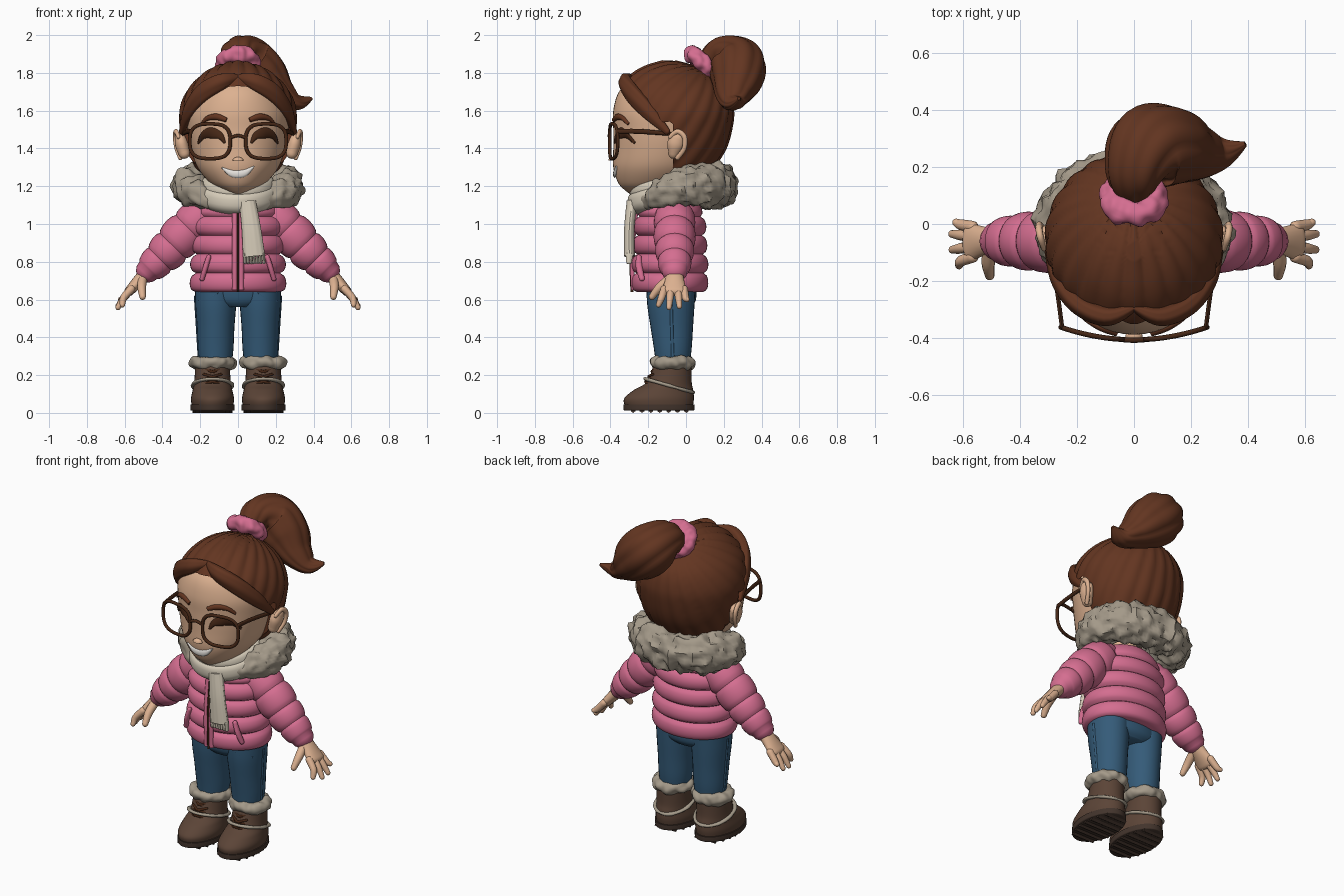
import bpy, bmesh, math
from mathutils import Vector, noise
from mathutils.bvhtree import BVHTree

if "Cube" in bpy.data.objects:
    bpy.data.objects.remove(bpy.data.objects["Cube"])


def material(name, r, g, b):
    m = bpy.data.materials.new(name)
    m.use_nodes = True
    m.diffuse_color = (r, g, b, 1)
    m.node_tree.nodes["Principled BSDF"].inputs["Base Color"].default_value = (r, g, b, 1)
    return m


SKIN = material("skin", .72, .44, .28)
HAIR = material("brown hair", .125, .036, .015)
PINK = material("pink", .66, .155, .28)
DENIM = material("denim blue", .035, .105, .19)
FUR = material("grey fur", .37, .32, .25)
WOOL = material("cream wool", .68, .61, .49)
BOOT = material("boot leather", .105, .058, .038)
SOLE = material("dark sole", .055, .034, .025)
DARK = material("dark brown", .06, .02, .008)
WHITE = material("white", .85, .82, .78)


def smooth(mesh, angle=50):
    mesh.shade_smooth()
    mesh.set_sharp_from_angle(angle=math.radians(angle))


def spline(pts, steps, closed):
    """Catmull-Rom through points of (x, y, z, radius, radius)."""
    n, out = len(pts), []
    for i in range(n if closed else n - 1):
        idx = [(i + k) % n if closed else min(max(i + k, 0), n - 1) for k in (-1, 0, 1, 2)]
        quad = list(zip(*[pts[j] for j in idx]))
        for s in range(steps):
            t = s / steps
            out.append([b + .5 * t * (c - a + t * (2*a - 5*b + 4*c - d + t * (3*(b - c) + d - a)))
                        for a, b, c, d in quad])
    return out if closed else out + [list(pts[-1])]


def sweep(name, pts, mat, sides=20, ref=(1, 0, 0), axis=None, closed=False, dome=False,
          puffs=0, strands=0, lumps=0, steps=6):
    """Sweep an ellipse along a path; the first radius lies along ref."""
    st = spline(pts, steps, closed)
    n, rings = len(st), []
    for i, s in enumerate(st):
        a, b = (st[i - 1], st[(i + 1) % n]) if closed else (st[max(i - 1, 0)], st[min(i + 1, n - 1)])
        t = Vector(axis) if axis else (Vector(b[:3]) - Vector(a[:3])).normalized()
        k = 1 - .13 * (1 - abs(math.sin(math.pi * puffs * i / (n - 1))) ** .5) if puffs else 1
        rings.append((Vector(s[:3]), t, max(s[3], .001) * k, max(s[4], .001) * k))
    if dome:  # rounded ends
        for end, sign in ((0, -1), (-1, 1)):
            c, t, rx, ry = rings[end]
            extra = [(c + t * sign * min(rx, ry) * math.sin(q), t, rx * math.cos(q), ry * math.cos(q))
                     for q in (.4, .8, 1.15, 1.45)]
            rings = rings + extra if sign > 0 else extra[::-1] + rings
    bm, loops = bmesh.new(), []
    for c, t, rx, ry in rings:
        u = Vector(ref)
        u = (u - t * u.dot(t)).normalized()
        v, loop = t.cross(u), []
        for j in range(sides):
            q = math.tau * j / sides
            k = 1 - .07 * (1 - abs(math.sin(q * strands / 2))) if strands else 1
            off = u * rx * math.cos(q) + v * ry * math.sin(q)
            if lumps:
                k += lumps * noise.noise((c + off) * 24)
            loop.append(bm.verts.new(c + off * k))
        loops.append(loop)
    for i in range(len(loops) if closed else len(loops) - 1):
        a, b = loops[i], loops[(i + 1) % len(loops)]
        for j in range(sides):
            m = (j + 1) % sides
            bm.faces.new((a[j], a[m], b[m], b[j]))
    if not closed:
        bm.faces.new(loops[0])
        bm.faces.new(loops[-1])
    bmesh.ops.recalc_face_normals(bm, faces=bm.faces)
    mesh = bpy.data.meshes.new(name)
    bm.to_mesh(mesh)
    bm.free()
    mesh.materials.append(mat)
    smooth(mesh)
    ob = bpy.data.objects.new(name, mesh)
    bpy.context.collection.objects.link(ob)
    return ob


def loft(name, rows, mat, x=0, **kw):
    """Stack of level ellipses given as (z, centre y, half width, half depth)."""
    return sweep(name, [(x, cy, z, rx, ry) for z, cy, rx, ry in rows], mat, axis=(0, 0, 1), **kw)


def hoop(name, c, e1, e2, r1, r2, mat, n=16, **kw):
    """Closed ring spanned by two half axes."""
    c, e1, e2 = Vector(c), Vector(e1), Vector(e2)
    pts = [(*(c + e1 * math.cos(math.tau * i / n) + e2 * math.sin(math.tau * i / n)), r1, r2) for i in range(n)]
    return sweep(name, pts, mat, ref=e1.cross(e2), closed=True, **kw)


# Head
head = loft("head", [(1.155, -.2, .04, .09), (1.18, -.19, .09, .135), (1.22, -.17, .15, .19),
                     (1.3, -.14, .215, .245), (1.4, -.12, .25, .265), (1.5, -.11, .268, .275),
                     (1.6, -.1, .272, .285), (1.7, -.095, .23, .26), (1.77, -.09, .17, .19),
                     (1.82, -.09, .08, .09)], SKIN, sides=48)
loft("neck", [(1.05, -.09, .09, .09), (1.25, -.1, .09, .09)], SKIN)
tree = BVHTree.FromPolygons([v.co for v in head.data.vertices], [p.vertices[:] for p in head.data.polygons])


def on_face(name, pts, mat, thick=.009):
    """Ribbon lying on the face, from (x, z, half height) points."""
    path = [(x, tree.ray_cast(Vector((x, -2, z)), Vector((0, 1, 0)))[0].y, z, thick, w) for x, z, w in pts]
    sweep(name, path, mat, ref=(0, 1, 0), sides=12)


on_face("smile", [(-.085, 1.298, .003), (-.04, 1.272, .018), (0, 1.265, .021), (.04, 1.274, .019), (.085, 1.305, .003)], WHITE)
sweep("nose", [(0, -.385, 1.35, .018, .015), (0, -.392, 1.335, .03, .02)], SKIN, axis=(0, 0, 1), dome=True)

# Hair cap with strands running to the ponytail, cut open round the face
hair = loft("hair", [(1.24, 0, .15, .12), (1.3, -.02, .22, .17), (1.4, -.04, .275, .25), (1.5, -.05, .302, .29),
                     (1.6, -.055, .307, .305), (1.7, -.07, .27, .29), (1.78, -.08, .2, .22),
                     (1.83, -.085, .125, .14), (1.862, -.09, .03, .035)], HAIR, sides=112, steps=7)
mid, tail_dir = Vector((0, -.08, 1.55)), Vector((0, .55, .83))
up = tail_dir.cross(Vector((1, 0, 0)))
for v in hair.data.vertices:
    d = v.co - mid
    v.co += d.normalized() * .01 * (abs(math.sin(11 * math.atan2(d.dot(up), d.x))) - .5)
cutter = sweep("face_cutter", [(0, -.6, 1.38, .34, .35), (0, -.07, 1.38, .34, .35)], HAIR, sides=64)
cutter.hide_render = True
cut = hair.modifiers.new("face_opening", "BOOLEAN")
cut.operation, cut.solver, cut.object = "DIFFERENCE", "EXACT", cutter
bpy.context.view_layer.objects.active = hair
bpy.ops.object.modifier_apply(modifier=cut.name)
bpy.data.objects.remove(cutter)
smooth(hair.data)

# Ponytail and scrunchie
sweep("ponytail", [(0, .08, 1.82, .05, .05), (0, .18, 1.885, .11, .1), (.05, .265, 1.85, .15, .15),
                   (.14, .27, 1.77, .14, .14), (.23, .25, 1.69, .085, .1), (.31, .25, 1.645, .045, .06),
                   (.39, .28, 1.665, .008, .01)], HAIR, sides=60, ref=(1, 0, 1), strands=9, steps=8)
hoop("scrunchie", (0, .09, 1.85), (.078, 0, 0), (0, .055, -.05), .045, .042, PINK, lumps=.35, sides=24)

# Jacket
loft("jacket", [(.64, -.085, .255, .2), (.74, -.085, .256, .205), (.84, -.085, .25, .2),
                (.94, -.085, .247, .195), (1.04, -.085, .235, .185), (1.14, -.085, .16, .14)],
     PINK, sides=48, puffs=5, steps=8)
for x in (-.017, .017):
    sweep("zip_placket", [(x, -.28, .65, .014, .012), (x, -.285, .84, .014, .012), (x, -.265, 1.06, .014, .012)], PINK, sides=10)
sweep("zip", [(0, -.286, .64, .006, .008), (0, -.291, .84, .006, .008), (0, -.271, 1.06, .006, .008)], DARK, sides=8)

# Scarf
hoop("scarf_wrap", (0, -.09, 1.165), (.175, 0, 0), (0, .17, .055), .062, .05, WOOL, sides=24, strands=5)
hoop("scarf_fold", (0, -.1, 1.205), (.155, 0, 0), (0, .155, .03), .045, .045, WOOL, sides=24, strands=5)
sweep("scarf_tail", [(.05, -.285, 1.12, .045, .03), (.07, -.3, .98, .052, .028), (.085, -.3, .83, .06, .03)],
      WOOL, sides=40, strands=12)
for i in range(7):
    x = .035 + i * .0165
    sweep("scarf_fringe", [(x, -.3, .84, .008, .02), (x + .003, -.302, .795, .008, .014)], WOOL, sides=8, dome=True)

# Fur collar, open at the front
half = [(.15, -.2, 1.12, .045, .04), (.235, -.11, 1.17, .085, .075), (.25, .01, 1.2, .105, .095), (.165, .12, 1.205, .115, .1)]
sweep("fur_collar", half + [(0, .16, 1.205, .115, .105)] + [(-p[0], *p[1:]) for p in half[::-1]],
      FUR, sides=40, ref=(0, 0, 1), dome=True, lumps=.32, steps=10)

# Pelvis
loft("jeans_hips", [(.56, -.075, .13, .1), (.6, -.075, .215, .128), (.7, -.08, .225, .135)], DENIM, sides=32)

for s, side in ((1, "left_"), (-1, "right_")):
    def limb(name, pts, mat, **kw):
        return sweep(side + name, [(p[0] * s, *p[1:]) for p in pts], mat, **kw)

    # Face details
    on_face(side + "closed_eye", [(s * x, z, w) for x, z, w in (
        (.07, 1.428, .006), (.095, 1.468, .02), (.138, 1.482, .03), (.18, 1.468, .022), (.21, 1.428, .006))], DARK)
    on_face(side + "brow", [(s * x, z, w) for x, z, w in (
        (.06, 1.55, .012), (.11, 1.567, .017), (.16, 1.56, .013), (.195, 1.53, .005))], HAIR, .014)
    limb("ear", [(.285, -.065, 1.375, .03, .03), (.298, -.055, 1.42, .035, .045), (.305, -.045, 1.455, .03, .042)],
         SKIN, dome=True)
    limb("ear_rim", [(.315, -.085, 1.46, .01, .012), (.328, -.045, 1.49, .012, .014), (.333, -.008, 1.46, .012, .014),
                     (.325, -.01, 1.4, .011, .013), (.305, -.045, 1.35, .012, .013)], SKIN, sides=10, dome=True)

    # Bangs sweeping from the parting
    limb("bangs", [(-.005, -.29, 1.775, .02, .012), (.09, -.322, 1.752, .045, .035), (.19, -.285, 1.69, .05, .035),
                   (.26, -.2, 1.595, .042, .03), (.298, -.1, 1.49, .018, .015)],
         HAIR, sides=32, ref=(0, 0, 1), strands=6, dome=True)

    # Glasses
    rim = []
    for i in range(32):
        c, q = math.cos(math.tau * i / 32), math.sin(math.tau * i / 32)
        x = .148 + .107 * math.copysign(abs(c) ** .7, c)
        rim.append((x, -.405 + .67 * x * x, 1.438 + .092 * math.copysign(abs(q) ** .7, q), .009, .01))
    limb("glasses_rim", rim, DARK, sides=10, ref=(0, 1, 0), closed=True, steps=2)
    limb("glasses_temple", [(.252, -.36, 1.49, .013, .008), (.268, -.24, 1.49, .013, .008), (.295, -.06, 1.475, .01, .008)],
         DARK, sides=10, ref=(0, 0, 1), dome=True)

    # Sleeve, cuff and pocket
    limb("sleeve", [(.17, -.06, 1.055, .105, .105), (.26, -.06, .975, .112, .115), (.345, -.06, .885, .108, .11),
                    (.415, -.06, .815, .095, .095), (.475, -.06, .755, .08, .075)],
         PINK, sides=28, ref=(0, 1, 0), puffs=4, dome=True, steps=8)
    limb("sleeve_cuff", [(.462, -.06, .768, .068, .062), (.492, -.06, .738, .062, .055)], PINK, ref=(0, 1, 0), dome=False)
    limb("pocket_welt", [(.19, -.233, .71, .013, .015), (.172, -.248, .77, .014, .018), (.155, -.25, .825, .013, .015)],
         PINK, sides=12, dome=True)

    # Hand
    limb("palm", [(.46, -.06, .77, .042, .036), (.52, -.06, .705, .05, .033), (.575, -.063, .645, .068, .026)],
         SKIN, ref=(0, 1, 0), dome=True)
    for finger, y, tip in (("index", -.115, (.612, -.145, .572)), ("middle", -.08, (.635, -.09, .558)),
                           ("ring", -.043, (.636, -.035, .564)), ("little", -.01, (.622, .005, .6))):
        limb(finger + "_finger", [(.565, y, .655, .021, .021), (.605, (y + tip[1]) / 2, .61, .019, .019), (*tip, .014, .014)],
             SKIN, sides=12, ref=(0, 1, 0), dome=True)
    limb("thumb", [(.505, -.085, .71, .025, .025), (.51, -.14, .665, .023, .023), (.505, -.18, .615, .017, .017)],
         SKIN, sides=12, dome=True)

    # Jeans leg with side seam
    loft(side + "jeans_leg", [(.26, -.07, .085, .09), (.34, -.07, .094, .1), (.45, -.075, .099, .112),
                              (.57, -.08, .108, .125), (.67, -.08, .11, .13)], DENIM, x=.118 * s, sides=28)
    limb("jeans_seam", [(.208, -.07, .3, .006, .008), (.217, -.075, .45, .006, .008), (.228, -.08, .62, .006, .008)], DENIM, sides=8)
    limb("jeans_pocket_seam", [(.1, -.205, .645, .006, .006), (.15, -.195, .605, .006, .006), (.205, -.15, .59, .006, .006)],
         DENIM, sides=8, ref=(0, 1, 0))

    # Boot
    bx = .135 * s
    loft(side + "boot", [(.03, -.143, .108, .178), (.075, -.143, .114, .185), (.12, -.12, .105, .158),
                         (.165, -.088, .096, .118), (.26, -.07, .092, .1)], BOOT, x=bx, sides=36)
    loft(side + "sole", [(.012, -.143, .112, .183), (.018, -.143, .117, .188), (.045, -.143, .117, .188)], SOLE, x=bx, sides=36)
    for i in range(7):
        y = -.28 + i * .047
        w = .105 * math.sqrt(1 - ((y + .143) / .19) ** 2)
        limb("tread", [(.135 - w, y, .01, .01, .014), (.135 + w, y, .01, .01, .014)], SOLE, sides=4, ref=(0, 0, 1), steps=1)
    hoop(side + "boot_trim", (bx, -.09, .145), (.103, 0, 0), (0, .125, -.035), .009, .012, FUR, sides=12, lumps=.3)
    hoop(side + "boot_fur", (bx, -.07, .265), (.085, 0, 0), (0, .08, 0), .036, .038, FUR, sides=24, lumps=.35)
    for i in range(3):
        z, y = .165 + i * .027, -.215 + i * .017
        for k in (1, -1):
            limb("lace", [(.135 - .045, y + .024, z - .012 * k, .007, .007), (.135, y, z, .007, .007),
                          (.135 + .045, y + .024, z + .012 * k, .007, .007)], DARK, sides=8, ref=(0, 0, 1), dome=True)

sweep("glasses_bridge", [(-.045, -.404, 1.455, .009, .009), (0, -.407, 1.468, .009, .009), (.045, -.404, 1.455, .009, .009)],
      DARK, sides=10, ref=(0, 1, 0))
